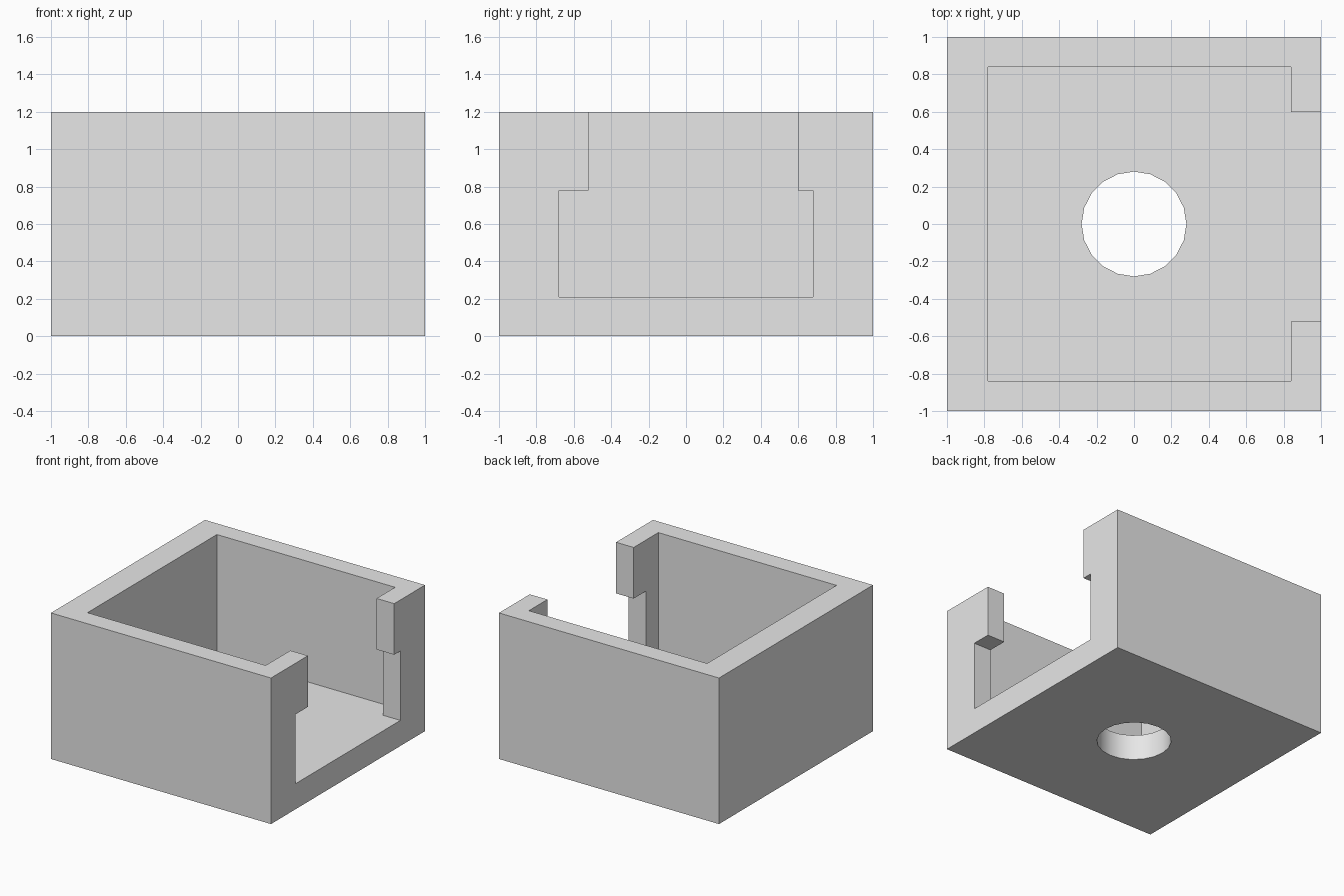
import bpy, bmesh
from math import radians
from mathutils import Matrix, Vector

cube = bpy.data.objects.get("Cube")
if cube:
    bpy.data.objects.remove(cube, do_unlink=True)

HEIGHT, FLOOR, STEP = 1.2, 0.21, 0.78
ABOVE = HEIGHT + 0.2

grey = bpy.data.materials.new("light grey")
grey.use_nodes = True
colour = (0.8, 0.8, 0.8, 1)
grey.diffuse_color = colour
grey.node_tree.nodes["Principled BSDF"].inputs["Base Color"].default_value = colour


def make_object(name, bm):
    bmesh.ops.recalc_face_normals(bm, faces=bm.faces)
    mesh = bpy.data.meshes.new(name)
    bm.to_mesh(mesh)
    bm.free()
    mesh.materials.append(grey)
    obj = bpy.data.objects.new(name, mesh)
    bpy.context.collection.objects.link(obj)
    return obj


def prism(name, points, direction):
    """Extrude a closed outline along a direction."""
    bm = bmesh.new()
    face = bm.faces.new([bm.verts.new(p) for p in points])
    result = bmesh.ops.extrude_face_region(bm, geom=[face], use_keep_orig=True)
    moved = [v for v in result["geom"] if isinstance(v, bmesh.types.BMVert)]
    bmesh.ops.translate(bm, verts=moved, vec=Vector(direction))
    return make_object(name, bm)


def block(name, x0, x1, y0, y1, z0, z1):
    outline = [(x0, y0, z0), (x1, y0, z0), (x1, y1, z0), (x0, y1, z0)]
    return prism(name, outline, (0, 0, z1 - z0))


# Open-topped box body
body = block("box_body", -1, 1, -1, 1, 0, HEIGHT)

# Inner cavity
cavity = block("cavity_cutter", -0.78, 0.84, -0.84, 0.84, FLOOR, ABOVE)

# Stepped opening through the left wall
profile = [(-0.68, FLOOR), (0.68, FLOOR), (0.68, STEP), (0.6, STEP),
           (0.6, ABOVE), (-0.52, ABOVE), (-0.52, STEP), (-0.68, STEP)]
opening = prism("opening_cutter", [(0.5, y, z) for y, z in profile], (0.7, 0, 0))

# Round hole through the floor
bm = bmesh.new()
bmesh.ops.create_cone(bm, cap_ends=True, segments=20, radius1=0.28,
                      radius2=0.28, depth=0.8, matrix=Matrix.Identity(4))
hole = make_object("floor_hole_cutter", bm)

# Cut the body with each tool in turn
bpy.context.view_layer.objects.active = body
for cutter in (cavity, opening, hole):
    cutter.hide_render = True
    mod = body.modifiers.new(cutter.name, 'BOOLEAN')
    mod.operation = 'DIFFERENCE'
    mod.solver = 'EXACT'
    mod.object = cutter
    bpy.ops.object.modifier_apply(modifier=mod.name)
    bpy.data.objects.remove(cutter, do_unlink=True)

# Smooth the hole wall, keep the box edges sharp
bpy.ops.object.select_all(action='DESELECT')
body.select_set(True)
bpy.ops.object.shade_smooth_by_angle(angle=radians(30))
